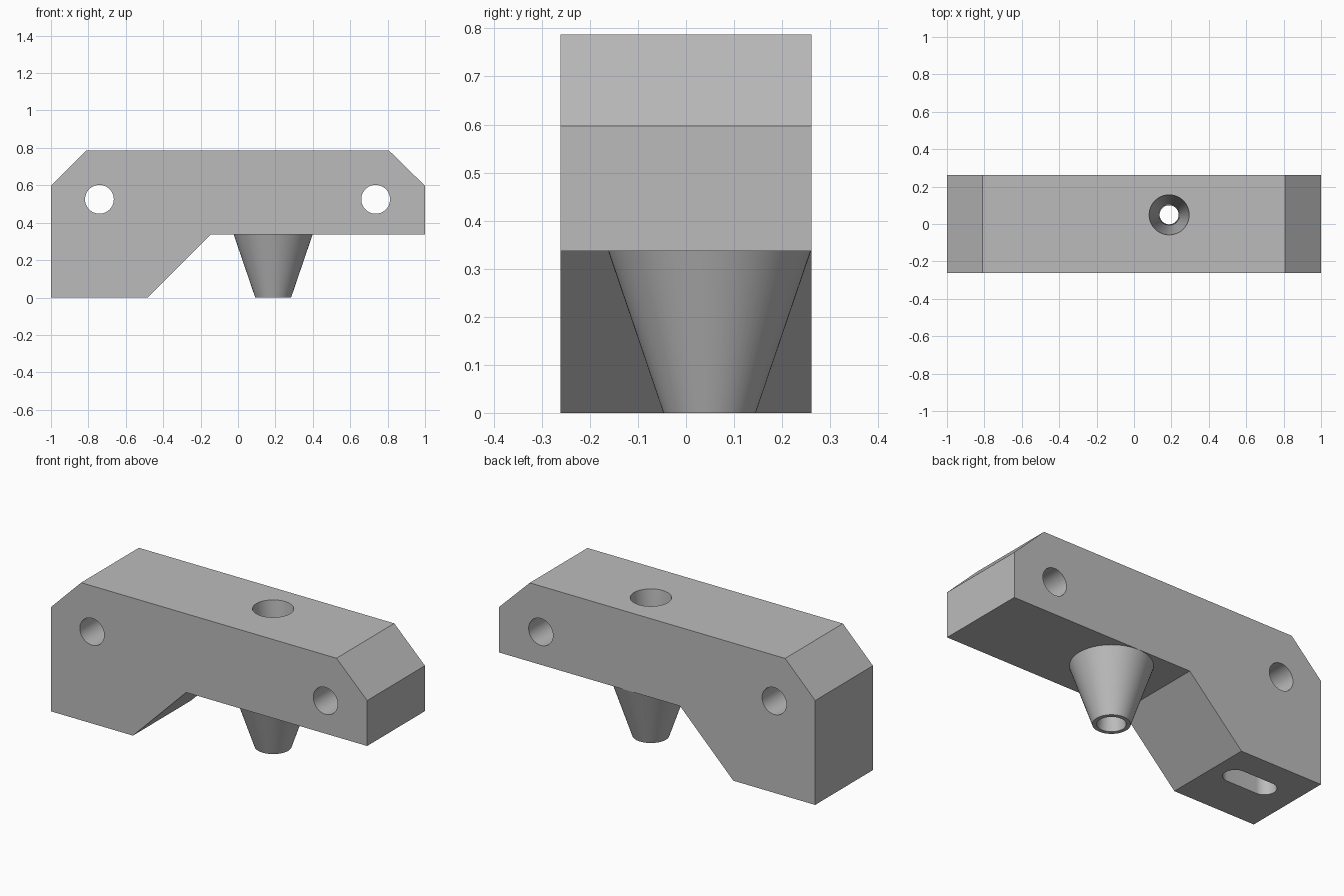
import bpy, bmesh, math
from mathutils import Vector

cube = bpy.data.objects.get("Cube")
if cube:
    bpy.data.objects.remove(cube, do_unlink=True)

grey = bpy.data.materials.new("plain grey")
grey.use_nodes = True
colour = (0.5, 0.5, 0.5, 1)
grey.diffuse_color = colour
grey.node_tree.nodes["Principled BSDF"].inputs["Base Color"].default_value = colour


def finish(name, bm):
    bmesh.ops.remove_doubles(bm, verts=bm.verts, dist=1e-5)
    bmesh.ops.recalc_face_normals(bm, faces=bm.faces)
    mesh = bpy.data.meshes.new(name)
    bm.to_mesh(mesh)
    bm.free()
    mesh.materials.append(grey)
    obj = bpy.data.objects.new(name, mesh)
    bpy.context.collection.objects.link(obj)
    return obj


def prism(name, points, direction):
    """Extrude a closed outline along a direction."""
    bm = bmesh.new()
    face = bm.faces.new([bm.verts.new(p) for p in points])
    out = bmesh.ops.extrude_face_region(bm, geom=[face], use_keep_orig=True)
    moved = [v for v in out["geom"] if isinstance(v, bmesh.types.BMVert)]
    bmesh.ops.translate(bm, verts=moved, vec=direction)
    return finish(name, bm)


def lathe(name, profile, x, y, steps=64):
    """Turn a radius and height profile around a vertical axis."""
    bm = bmesh.new()
    verts = [bm.verts.new((x + r, y, z)) for r, z in profile]
    edges = [bm.edges.new(pair) for pair in zip(verts, verts[1:])]
    bmesh.ops.spin(bm, geom=verts + edges, cent=(x, y, 0), axis=(0, 0, 1),
                   angle=math.tau, steps=steps, use_merge=True)
    return finish(name, bm)


def combine(target, tool, operation):
    mod = target.modifiers.new(operation.lower(), "BOOLEAN")
    mod.operation = operation
    mod.solver = "EXACT"
    mod.object = tool
    bpy.context.view_layer.objects.active = target
    bpy.ops.object.modifier_apply(modifier=mod.name)
    bpy.data.objects.remove(tool, do_unlink=True)


HALF = 0.261
TOP, UNDER = 0.787, 0.337
NX, NY = 0.188, 0.049

# Bracket body with chamfered ends and a sloped foot
outline = [(-1, 0), (-0.482, 0), (-0.145, UNDER), (1, UNDER),
           (1, 0.597), (0.806, TOP), (-0.81, TOP), (-1, 0.597)]
body = prism("bracket_body", [(x, -HALF, z) for x, z in outline],
             Vector((0, 2 * HALF, 0)))

# Tapered nozzle under the beam
nozzle = lathe("nozzle", [(0, 0), (0.096, 0), (0.211, UNDER),
                          (0.15, 0.4), (0, 0.4)], NX, NY)
combine(body, nozzle, "UNION")

# Funnel bore through beam and nozzle
bore = lathe("bore", [(0, -0.02), (0.076, -0.02), (0.074, 0), (0.051, 0.2),
                      (0.107, TOP), (0.109, 0.81), (0, 0.81)], NX, NY)
combine(body, bore, "DIFFERENCE")

# Cross holes at both ends
for x in (-0.741, 0.736):
    ring = [(x + 0.077 * math.cos(i * math.tau / 48), -0.4,
             0.525 + 0.077 * math.sin(i * math.tau / 48)) for i in range(48)]
    combine(body, prism("cross_hole", ring, Vector((0, 0.8, 0))), "DIFFERENCE")

# Blind slot in the underside of the foot
slot = []
for side in (1, -1):
    for i in range(25):
        a = math.pi * i / 24 - math.pi / 2
        slot.append((-0.714 + side * (0.095 + 0.063 * math.cos(a)),
                     NY + side * 0.063 * math.sin(a), -0.05))
combine(body, prism("slot", slot, Vector((0, 0, 0.3))), "DIFFERENCE")

# Smooth round walls, crisp edges
bpy.ops.object.select_all(action="DESELECT")
body.select_set(True)
bpy.context.view_layer.objects.active = body
bpy.ops.object.shade_smooth_by_angle(angle=math.radians(30))
